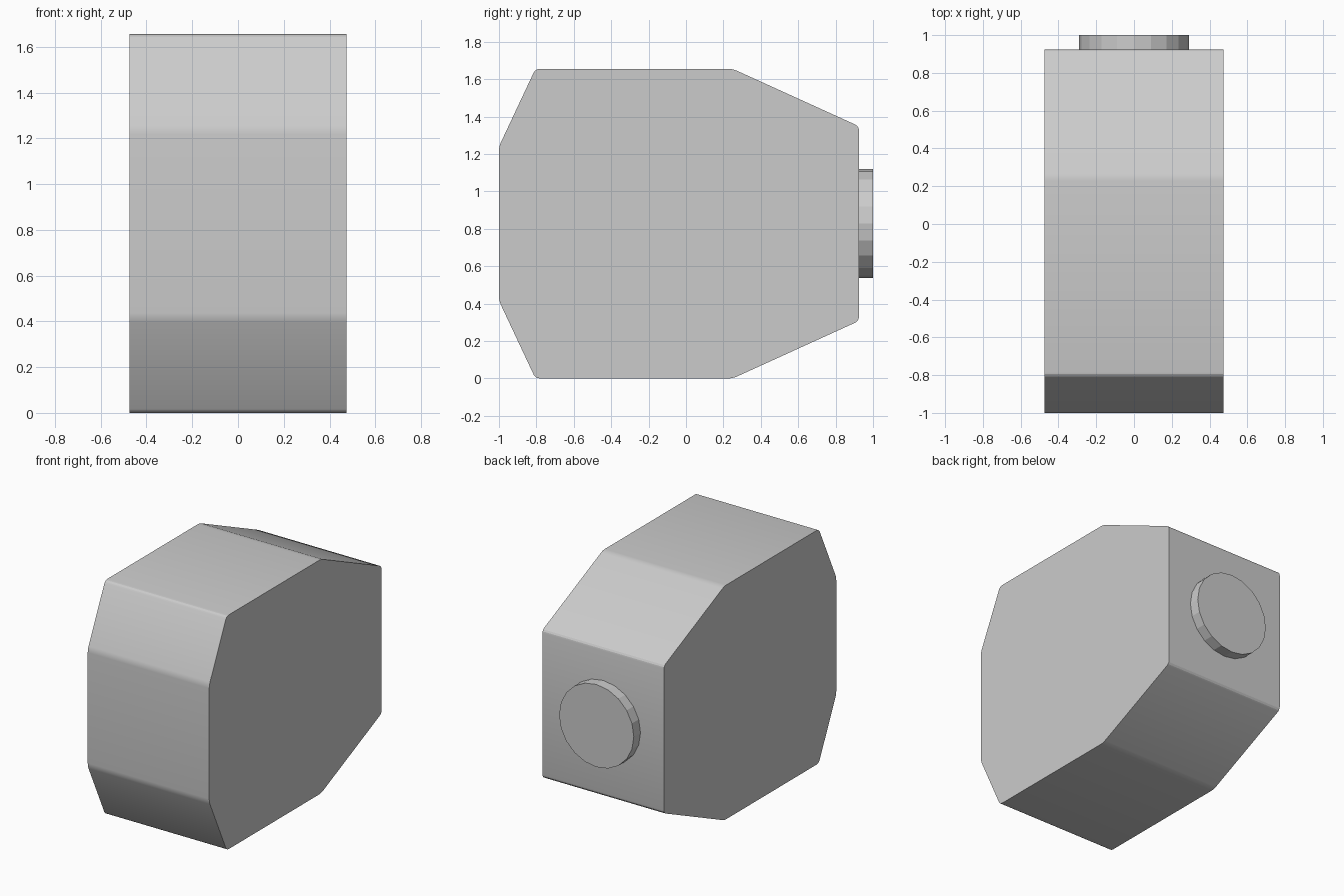
import bpy, bmesh, math
from mathutils import Matrix

if "Cube" in bpy.data.objects:
    bpy.data.objects.remove(bpy.data.objects["Cube"])

HALF_W, HEIGHT = 0.475, 1.655
MID = HEIGHT / 2


def finish(name, bm):
    bmesh.ops.recalc_face_normals(bm, faces=bm.faces)
    mesh = bpy.data.meshes.new(name)
    bm.to_mesh(mesh)
    bm.free()
    obj = bpy.data.objects.new(name, mesh)
    bpy.context.collection.objects.link(obj)
    bpy.context.view_layer.objects.active = obj
    obj.select_set(True)
    bpy.ops.object.shade_smooth_by_angle(angle=math.radians(20))
    obj.select_set(False)


# Body: eight-sided side profile, mirrored about mid height, extruded in x
upper = [(-1.0, 1.24), (-0.805, HEIGHT), (0.25, HEIGHT), (0.925, 1.348)]
profile = upper + [(y, HEIGHT - z) for y, z in reversed(upper)]
bm = bmesh.new()
face = bm.faces.new([bm.verts.new((-HALF_W, y, z)) for y, z in profile])
res = bmesh.ops.extrude_face_region(bm, geom=[face], use_keep_orig=True)
verts = [g for g in res["geom"] if isinstance(g, bmesh.types.BMVert)]
bmesh.ops.translate(bm, verts=verts, vec=(2 * HALF_W, 0, 0))
# Slightly rounded corners running across the width
across = [e for e in bm.edges if abs(e.verts[0].co.x - e.verts[1].co.x) > 0.1]
bmesh.ops.bevel(bm, geom=across, offset=0.022, offset_type='OFFSET',
                segments=3, profile=0.5, affect='EDGES')
finish("body", bm)

# Round button on the back face
bm = bmesh.new()
bmesh.ops.create_cone(
    bm, cap_ends=True, segments=20, radius1=0.292, radius2=0.292, depth=0.085,
    matrix=Matrix.Translation((0, 0.9575, MID)) @ Matrix.Rotation(math.pi / 2, 4, 'X'))
mesh = bpy.data.meshes.new("back_button")
bm.to_mesh(mesh)
bm.free()
button = bpy.data.objects.new("back_button", mesh)
bpy.context.collection.objects.link(button)
